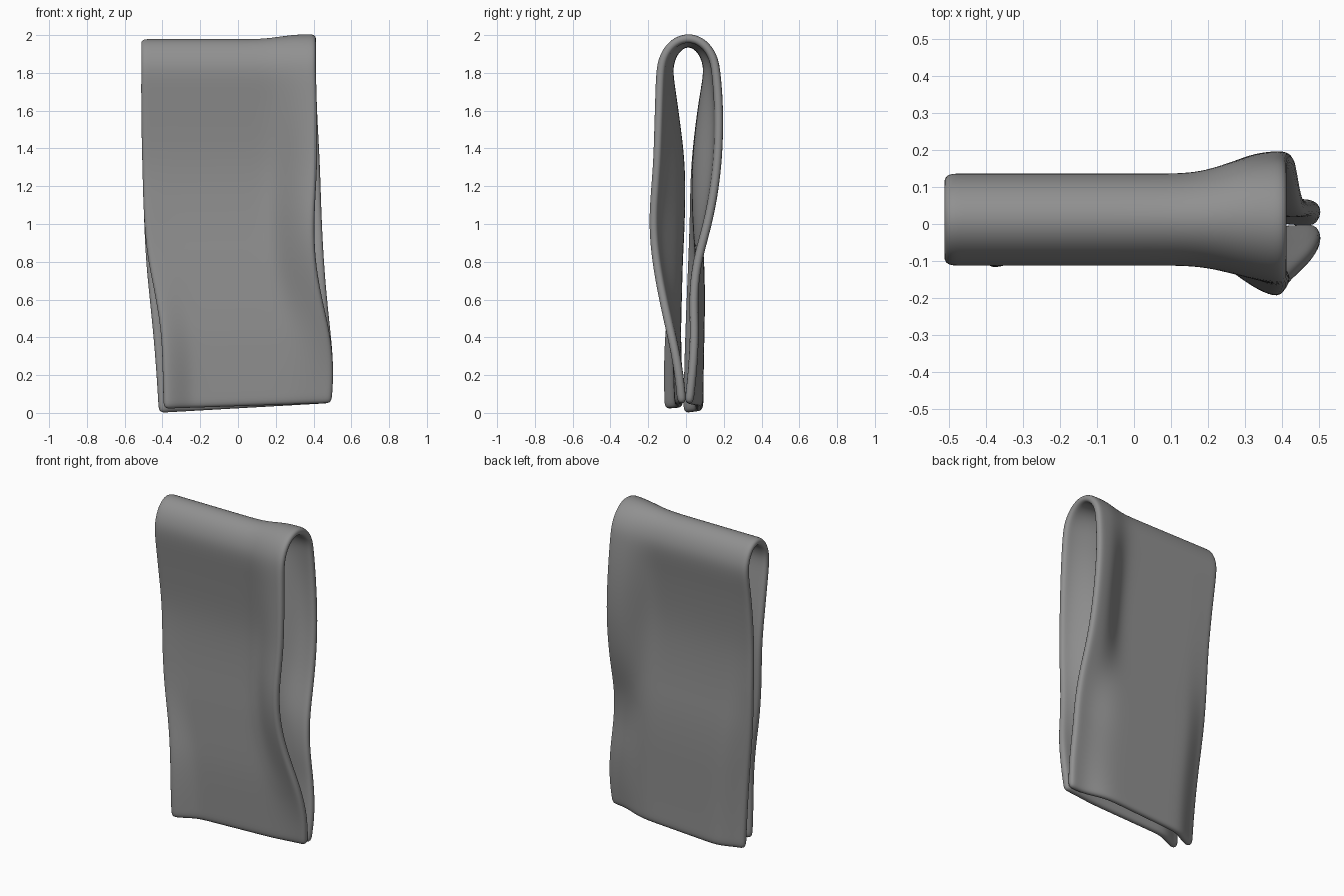
import bpy
import math

cube = bpy.data.objects.get("Cube")
if cube:
    bpy.data.objects.remove(cube, do_unlink=True)

THICKNESS = 0.047
SHOULDER = 1.8  # height where the hanging panels meet the top fold

# Profiles sampled at these heights, from hem to shoulder
HEIGHTS = (0, 0.2, 0.4, 0.6, 0.8, 1.0, 1.3, 1.6, SHOULDER)

FRONT = dict(
    body=(-.038, -.045, -.05, -.045, -.04, -.03, -.03, -.064, -.093),
    left_edge=(-.097, -.1, -.092, -.068, -.045, -.035, -.03, -.064, -.093),
    right_edge=(-.02, -.042, -.085, -.13, -.165, -.179, -.158, -.146, -.138),
    left_x=(-.395, -.4, -.408, -.438, -.478, -.498, -.508, -.514, -.514),
    right_x=(.497, .507, .485, .44, .41, .405, .42, .42, .414),
    hem=(.02, .05),
    flare=(.7, 1.0),
)
BACK = dict(
    body=(.068, .07, .074, .077, .072, .058, .055, .085, .117),
    left_edge=(.002, .006, .012, .02, .03, .04, .05, .083, .117),
    right_edge=(.015, .036, .045, .04, .065, .12, .165, .174, .16),
    left_x=(-.42, -.432, -.448, -.468, -.488, -.498, -.508, -.514, -.514),
    right_x=(.497, .507, .49, .47, .455, .445, .435, .42, .414),
    hem=(-.002, .05),
    flare=(.7, .93),
)


def smoothstep(a, b, v):
    t = min(max((v - a) / (b - a), 0), 1)
    return t * t * (3 - 2 * t)


def sample(values, z):
    """Smoothly interpolate a profile at height z."""
    last = len(HEIGHTS) - 1
    i = max(k for k in range(last) if HEIGHTS[k] <= z)

    def slope(k):
        lo, hi = max(k - 1, 0), min(k + 1, last)
        return (values[hi] - values[lo]) / (HEIGHTS[hi] - HEIGHTS[lo])

    h = HEIGHTS[i + 1] - HEIGHTS[i]
    t = (z - HEIGHTS[i]) / h
    s = t * t * (3 - 2 * t)
    bend = t * (1 - t) * h * ((1 - t) * slope(i) - t * slope(i + 1))
    return values[i] * (1 - s) + values[i + 1] * s + bend


def panel_point(panel, u, z):
    """Point on a hanging panel; u runs from the -x edge to the +x edge."""
    left, right = sample(panel["left_x"], z), sample(panel["right_x"], z)
    body = sample(panel["body"], z)
    flare = smoothstep(*panel["flare"], u)
    curl = 1 - smoothstep(0.0, 0.19, u)
    y = body + flare * (sample(panel["right_edge"], z) - body)
    y += curl * (sample(panel["left_edge"], z) - body)
    hem = panel["hem"][0] + (panel["hem"][1] - panel["hem"][0]) * u
    return (left + (right - left) * u, y, hem + (SHOULDER - hem) * z / SHOULDER)


def fold_point(u, angle):
    """Point on the rounded fold that joins the panels at the top."""
    x, y_front, z = panel_point(FRONT, u, SHOULDER)
    y_back = panel_point(BACK, u, SHOULDER)[1]
    centre, radius = (y_front + y_back) / 2, (y_back - y_front) / 2
    rise = 0.16 + 0.026 * smoothstep(0.65, 0.93, u)
    return (x, centre - radius * math.cos(angle), z + rise * math.sin(angle))


# Sheet: up the front, over the fold, down the back
columns = [0, .05, .1, .16, .22, .32, .45, .6, .7, .77, .83, .89, .95, 1]
levels = [0, .06] + [.16 + .126 * i for i in range(13)]
verts = [panel_point(FRONT, u, z) for z in levels for u in columns]
FOLD_STEPS = 8
for i in range(FOLD_STEPS + 1):
    verts += [fold_point(u, math.pi * i / FOLD_STEPS) for u in columns]
verts += [panel_point(BACK, u, z) for z in reversed(levels) for u in columns]

n = len(columns)
faces = [(a + j, a + j + 1, a + j + 1 + n, a + j + n)
         for a in range(0, len(verts) - n, n) for j in range(n - 1)]

mesh = bpy.data.meshes.new("folded_towel")
mesh.from_pydata(verts, [], faces)
mesh.update()
towel = bpy.data.objects.new("folded_towel", mesh)
bpy.context.collection.objects.link(towel)

# Dark grey cloth
cloth = bpy.data.materials.new("grey_cloth")
cloth.use_nodes = True
colour = (0.28, 0.28, 0.28, 1)
cloth.diffuse_color = colour
cloth.node_tree.nodes["Principled BSDF"].inputs["Base Color"].default_value = colour
mesh.materials.append(cloth)

# Cloth thickness with soft rounded hems
solid = towel.modifiers.new("cloth_thickness", "SOLIDIFY")
solid.thickness = THICKNESS
solid.offset = 0
soft = towel.modifiers.new("soft_edges", "SUBSURF")
soft.levels = soft.render_levels = 2

for poly in mesh.polygons:
    poly.use_smooth = True
